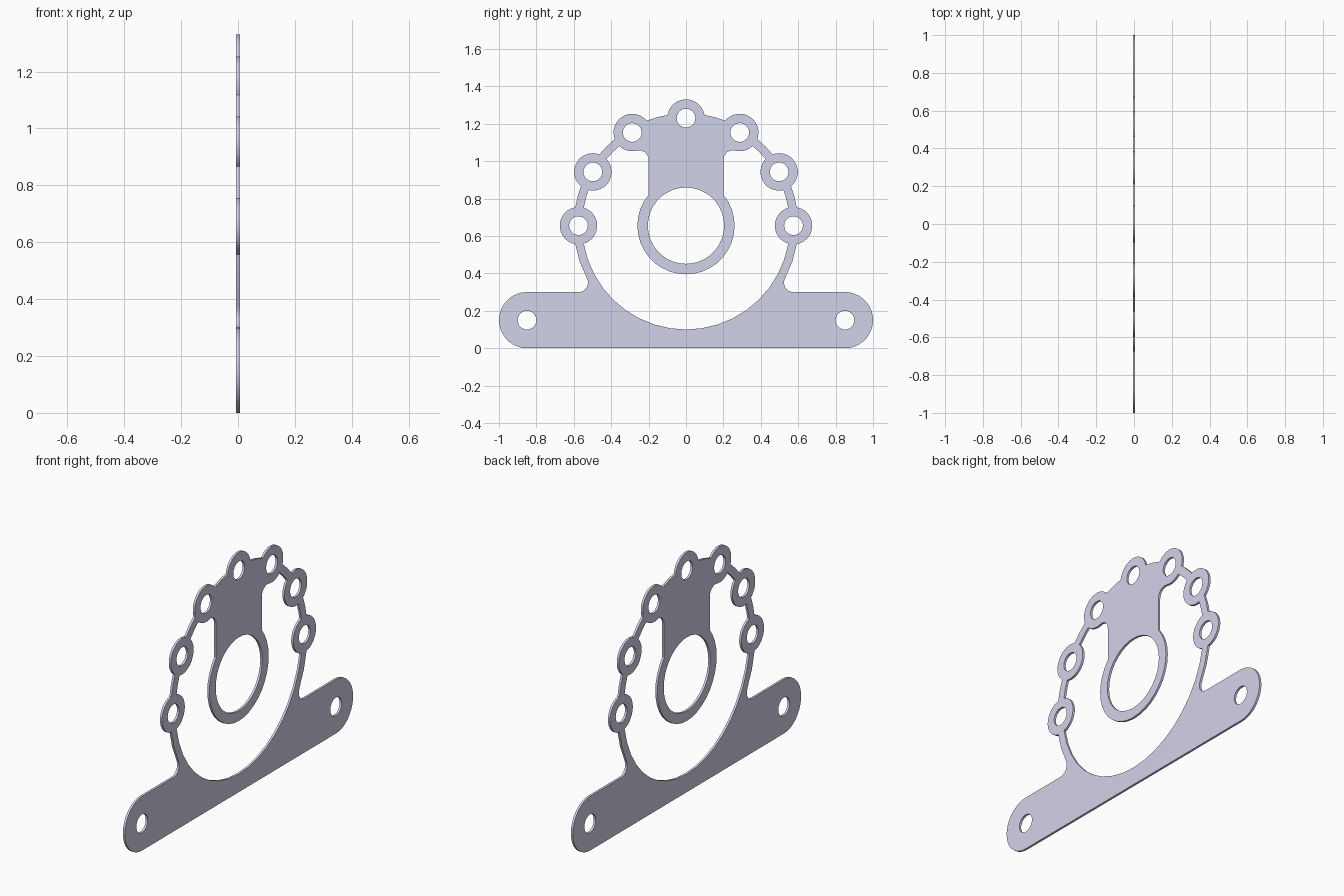
import bpy, bmesh
from math import sin, cos, atan2, acos, sqrt, radians, degrees, ceil
from mathutils import Matrix

if "Cube" in bpy.data.objects:
    bpy.data.objects.remove(bpy.data.objects["Cube"])

THICK = 0.0125
CZ = 0.655                                # height of the ring centre
R_OUT, R_IN, R_BOLT = 0.60, 0.555, 0.575  # ring edges, lug circle
R_LUG, R_HOLE = 0.10, 0.05
R_HUB, R_BORE = 0.26, 0.204
R_FIL, TAB, BAR, END = 0.05, 0.20, 0.30, 0.85


def arc(cy, cz, r, a0, a1, step=10):
    n = max(1, ceil(abs(a1 - a0) / step))
    angles = [radians(a0 + (a1 - a0) * i / n) for i in range(n + 1)]
    return [(cy + r * cos(a), cz + r * sin(a)) for a in angles]


def circle(cy, cz, r, step=12):
    return arc(cy, cz, r, 0, 360, step)[:-1]


def lug_centre(a):
    return R_BOLT * cos(radians(a)), CZ + R_BOLT * sin(radians(a))


def lug_cross(r):
    """Where a lug meets a ring edge: angle seen from the ring, and from the lug."""
    d = acos((r * r + R_BOLT ** 2 - R_LUG ** 2) / (2 * r * R_BOLT))
    return degrees(d), degrees(atan2(r * sin(d), r * cos(d) - R_BOLT))


def mirrored(half):
    """Close a half outline that starts and ends on the centre line."""
    pts = []
    for p in half + [(-y, z) for y, z in reversed(half)]:
        if not pts or (p[0] - pts[-1][0]) ** 2 + (p[1] - pts[-1][1]) ** 2 > 1e-9:
            pts.append(p)
    if abs(pts[0][0] - pts[-1][0]) + abs(pts[0][1] - pts[-1][1]) < 1e-4:
        pts.pop()
    return pts


# Outer outline: foot bar, fillet, ring edge with lugs
outer = [(0, 0)] + arc(END, BAR / 2, BAR / 2, -90, 90)
fz = BAR + R_FIL
fy = sqrt((R_OUT + R_FIL) ** 2 - (CZ - fz) ** 2)
ang = degrees(atan2(CZ - fz, -fy))
outer += arc(fy, fz, R_FIL, -90, ang - 360, 15)
d, b = lug_cross(R_OUT)
at = ang - 180
for a in (0, 30, 60, 90):
    outer += arc(0, CZ, R_OUT, at, a - d)
    outer += arc(*lug_centre(a), R_LUG, a - b, a + b if a < 90 else 90)
    at = a + d

# Inner opening: ring edge with lugs, fillet, tab side, hub
opening = []
d, b = lug_cross(R_IN)
ly, lz = lug_centre(60)
gy = TAB + R_FIL
gz = lz - sqrt((R_LUG + R_FIL) ** 2 - (gy - ly) ** 2)
tan_a = degrees(atan2(gz - lz, gy - ly))
at = -90
for a in (0, 30, 60):
    opening += arc(0, CZ, R_IN, at, a - d)
    opening += arc(*lug_centre(a), R_LUG, a - b, a + b - 360 if a < 60 else tan_a)
    at = a + d
opening += arc(gy, gz, R_FIL, tan_a + 180, 180, 15)
opening += arc(0, CZ, R_HUB, degrees(acos(TAB / R_HUB)), -90)

# Bore, lug holes and foot holes
loops = [mirrored(outer), mirrored(opening), circle(0, CZ, R_BORE, 10)]
loops += [circle(*lug_centre(a), R_HOLE) for a in range(0, 181, 30)]
loops += [circle(s * END, BAR / 2, R_HOLE) for s in (-1, 1)]

# Filled and extruded profile
curve = bpy.data.curves.new("plate_profile", 'CURVE')
curve.dimensions = '2D'
curve.fill_mode = 'BOTH'
curve.extrude = THICK / 2
for pts in loops:
    spline = curve.splines.new('POLY')
    spline.points.add(len(pts) - 1)
    for sp, (y, z) in zip(spline.points, pts):
        sp.co = (y, z, 0, 1)
    spline.use_cyclic_u = True
plate = bpy.data.objects.new("mounting_plate", curve)
bpy.context.collection.objects.link(plate)
bpy.context.view_layer.objects.active = plate
plate.select_set(True)
bpy.ops.object.convert(target='MESH')
plate = bpy.context.object
plate.name = "mounting_plate"

# Stand the plate upright in the y-z plane
plate.data.transform(Matrix.Rotation(radians(90), 4, 'Z') @ Matrix.Rotation(radians(90), 4, 'X'))
bm = bmesh.new()
bm.from_mesh(plate.data)
bmesh.ops.remove_doubles(bm, verts=bm.verts, dist=1e-5)
bmesh.ops.recalc_face_normals(bm, faces=bm.faces)
bm.to_mesh(plate.data)
bm.free()
bpy.ops.object.shade_smooth_by_angle(angle=radians(30))

mat = bpy.data.materials.new("pale_lavender")
mat.diffuse_color = (0.65, 0.65, 0.82, 1)
mat.use_nodes = True
mat.node_tree.nodes["Principled BSDF"].inputs["Base Color"].default_value = mat.diffuse_color
plate.data.materials.clear()
plate.data.materials.append(mat)
